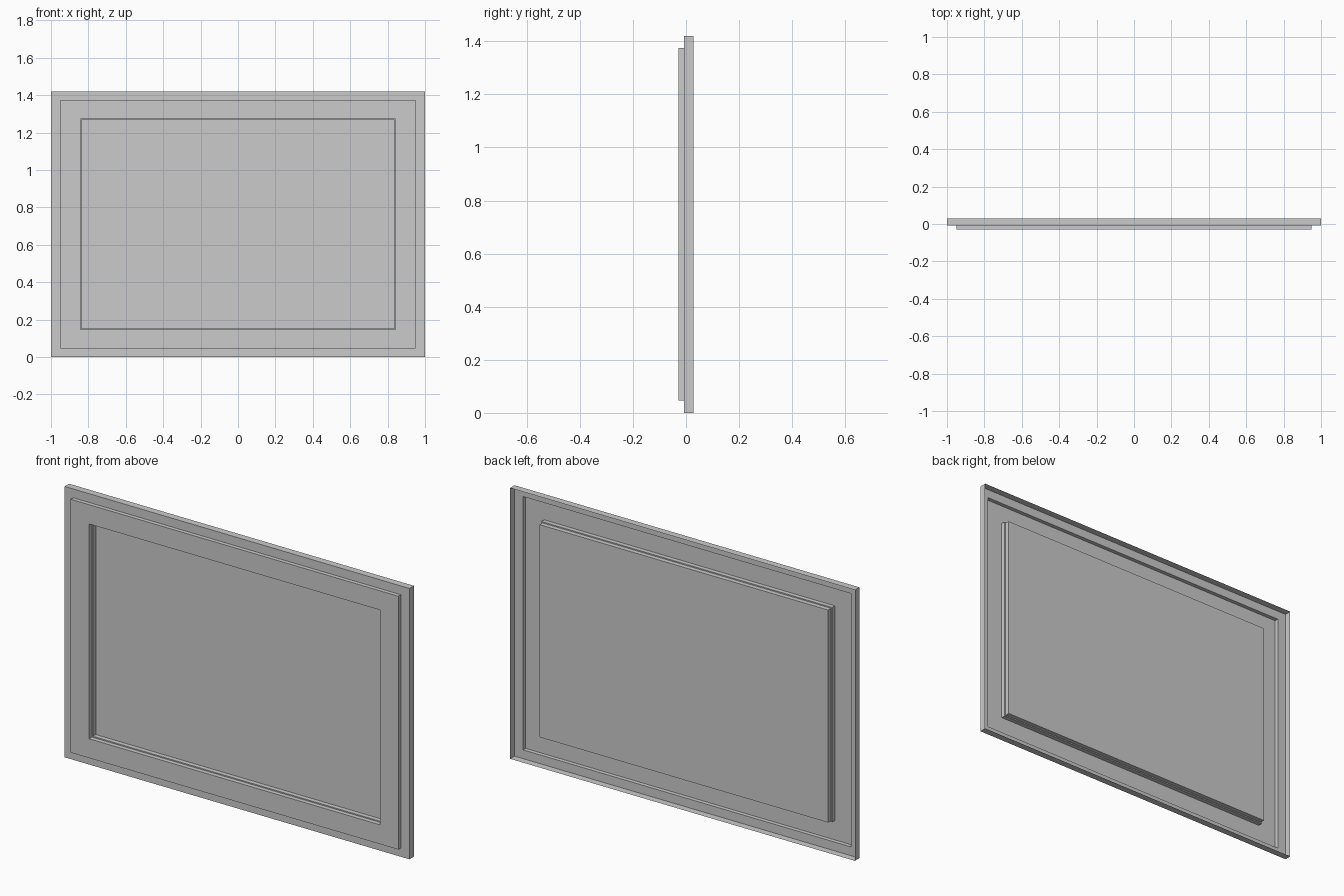
import bpy, bmesh

if "Cube" in bpy.data.objects:
    bpy.data.objects.remove(bpy.data.objects["Cube"])

H = 1.42  # overall height


def stepped_shell(name, rings, capped):
    """Nested rectangles (margin x, margin z, y) joined by quads."""
    bm = bmesh.new()
    loops = []
    for mx, mz, y in rings:
        x = 1 - mx
        loops.append([bm.verts.new(p) for p in (
            (-x, y, mz), (x, y, mz), (x, y, H - mz), (-x, y, H - mz))])
    for a, b in zip(loops, loops[1:]):
        for i in range(4):
            j = (i + 1) % 4
            bm.faces.new((a[i], a[j], b[j], b[i]))
    if capped:
        bm.faces.new(loops[-1])
    me = bpy.data.meshes.new(name)
    bm.to_mesh(me)
    bm.free()
    ob = bpy.data.objects.new(name, me)
    bpy.context.collection.objects.link(ob)
    return ob


# Hollow-backed moulding: outer slab, raised front slab, stepped opening
stepped_shell("frame_moulding", [
    (0, 0, 0.029), (0, 0, -0.008),
    (0.05, 0.046, -0.008), (0.05, 0.046, -0.029),
    (0.157, 0.147, -0.029), (0.157, 0.147, -0.006),
    (0.163, 0.153, -0.006), (0.163, 0.153, 0.018)], False)

# Flat picture panel closing the opening
stepped_shell("picture_panel", [
    (0.163, 0.153, 0.018), (0.166, 0.156, 0.018)], True)
